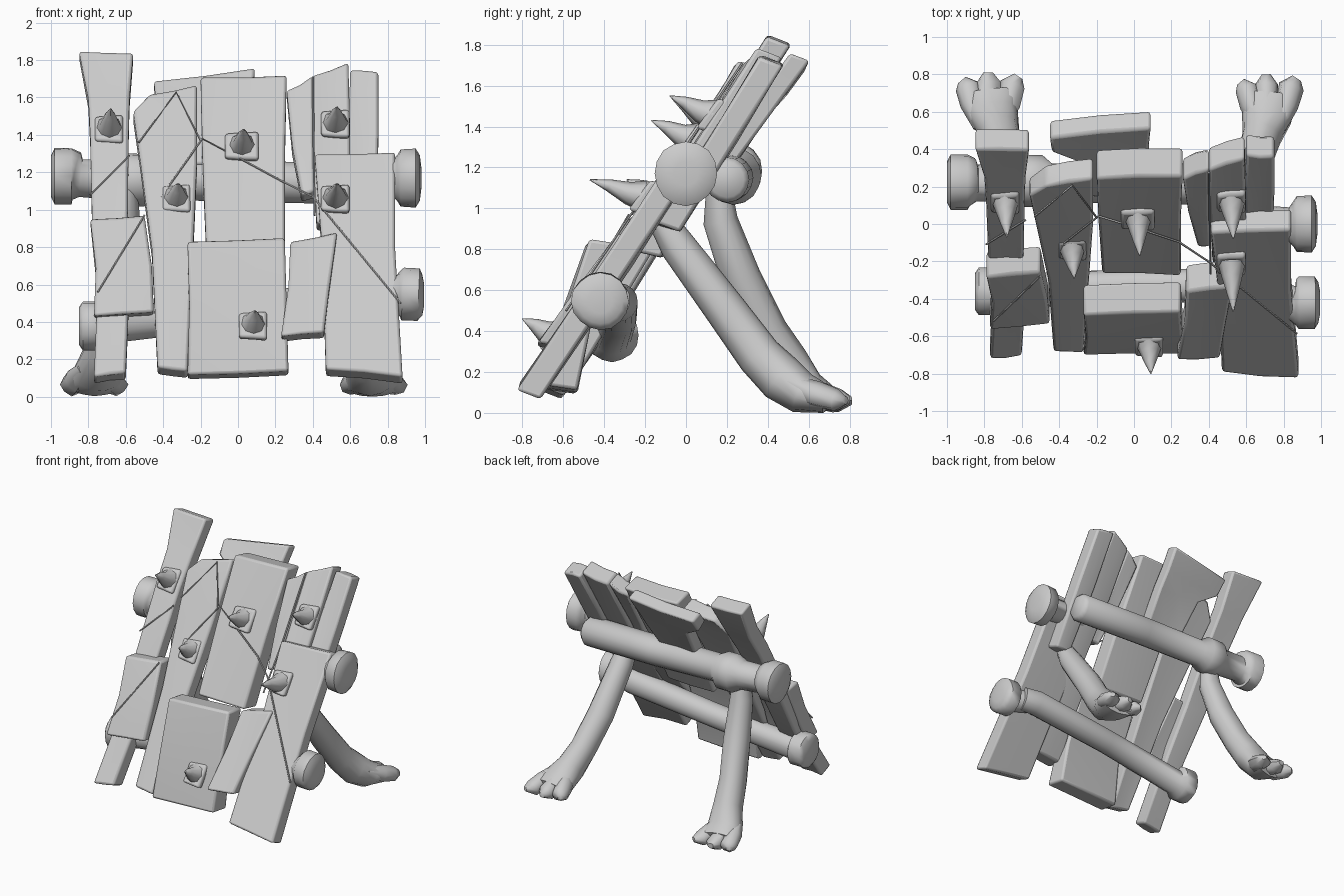
import bpy, bmesh, math, random
from mathutils import Vector

random.seed(4)
C, S = 0.817, 0.577            # the shield leans back about 35 degrees
N = Vector((0, -C, S))         # outward normal of the leaning face
D = Vector((0, S, C))          # direction up the slope


def on_face(x, z, w):
    """Point seen at (x, z) from the front, lying w in front of the lean plane."""
    return Vector((x, (S * (z - 1) - w) / C, z))


def finish(bm, name, angle=40):
    bmesh.ops.recalc_face_normals(bm, faces=bm.faces)
    me = bpy.data.meshes.new(name)
    bm.to_mesh(me)
    bm.free()
    ob = bpy.data.objects.new(name, me)
    bpy.context.collection.objects.link(ob)
    bpy.ops.object.select_all(action='DESELECT')
    ob.select_set(True)
    bpy.context.view_layer.objects.active = ob
    bpy.ops.object.shade_smooth_by_angle(angle=math.radians(angle))
    return ob


def skin(bm, rings):
    """Bridge equal rings of vertices and cap both ends."""
    n = len(rings[0])
    for a, b in zip(rings, rings[1:]):
        for i in range(n):
            j = (i + 1) % n
            bm.faces.new((a[i], a[j], b[j], b[i]))
    bm.faces.new(rings[0])
    bm.faces.new(rings[-1][::-1])


def plank(name, rows, w_top, w_bot, t, jit=0.009, slant=.25):
    """rows: (left x, left z, right x, right z) from top to bottom; ends are cut at a slant."""
    bm = bmesh.new()
    rings = []
    z0, z1 = rows[0][1], rows[-1][1]
    for k, (xl, zl, xr, zr) in enumerate(rows):
        f = (z0 - zl) / (z0 - z1)
        w = w_top + (w_bot - w_top) * f
        last = k == len(rows) - 1
        lift = .25 * t if last else 0
        j = lambda: random.uniform(-jit, jit)
        l = on_face(xl, zl + lift, w + j())
        r = on_face(xr, zr + lift, w + j())
        m = (l + r) / 2 + N * j() * 1.5
        back = -N * t + (D * slant * t if k == 0 or last else Vector())
        rings.append([bm.verts.new(p) for p in
                      (l, m, r, r + back, m + back, l + back)])
    skin(bm, rings)
    ob = finish(bm, name)
    bv = ob.modifiers.new('worn_edges', 'BEVEL')
    bv.width, bv.segments, bv.limit_method = 0.016, 2, 'ANGLE'
    return ob


def tube(name, pts, radii, sides=16, ref=(0, 0, 1), jit=0.02, angle=55):
    bm = bmesh.new()
    pts = [Vector(p) for p in pts]
    rings = []
    wob = [1 + random.uniform(-jit, jit) for _ in range(sides)]
    for k, p in enumerate(pts):
        t = (pts[min(k + 1, len(pts) - 1)] - pts[max(k - 1, 0)]).normalized()
        a = (Vector(ref) - t * t.dot(Vector(ref))).normalized()
        b = t.cross(a)
        r = radii[k]
        ra, rb = r if isinstance(r, tuple) else (r, r)
        ring = []
        for i in range(sides):
            q = 2 * math.pi * i / sides
            s = wob[i] + random.uniform(-jit, jit) / 2
            v = p + (a * math.cos(q) * ra + b * math.sin(q) * rb) * s
            v.z = max(v.z, 0)
            ring.append(bm.verts.new(v))
        rings.append(ring)
    skin(bm, rings)
    return finish(bm, name, angle)


# Planks of the leaning shield
plank('left_post', [(-.85, 1.85, -.56, 1.84), (-.80, 1.6, -.58, 1.6), (-.79, 1.4, -.585, 1.4),
                    (-.78, .95, -.59, .95), (-.75, .6, -.58, .6), (-.77, .08, -.6, .10)], .17, .07, .12)
plank('left_lower_plank', [(-.79, .95, -.5, .97), (-.76, .7, -.46, .7), (-.77, .40, -.45, .42)], .20, .13, .13, slant=.5)
plank('inner_left_plank', [(-.47, 1.62, -.22, 1.67), (-.56, 1.53, -.22, 1.53), (-.52, 1.25, -.22, 1.25),
                           (-.46, .8, -.24, .8), (-.43, .13, -.27, .11)], .19, .07, .12)
plank('centre_upper_plank', [(-.2, 1.71, .26, 1.72), (-.19, 1.3, .25, 1.3), (-.17, .76, .25, .76)], .21, .11, .15, slant=.4)
plank('centre_lower_plank', [(-.27, .83, .25, .85), (-.26, .5, .26, .5), (-.27, .08, .27, .10)], .30, .07, .15, slant=.5)
plank('right_short_plank', [(.28, .83, .53, .88), (.27, .6, .49, .6), (.23, .29, .46, .31)], .20, .215, .14, slant=.4)
plank('right_lower_plank', [(.41, 1.3, .84, 1.31), (.45, .8, .84, .8), (.47, .12, .88, .08)], .21, .155, .12)
plank('upper_right_inner', [(.26, 1.64, .40, 1.72), (.29, 1.35, .405, 1.35), (.34, 1.05, .41, 1.07)], .17, .15, .12)
plank('upper_right_middle', [(.40, 1.72, .59, 1.79), (.40, 1.4, .6, 1.4), (.42, .9, .6, .9)], .175, .13, .13)
plank('upper_right_outer', [(.6, 1.75, .75, 1.74), (.59, 1.4, .75, 1.4), (.6, .9, .74, .9)], .14, .08, .12)
plank('top_back_plank', [(-.45, 1.69, .09, 1.76), (-.44, 1.60, .08, 1.63), (-.30, 1.52, .08, 1.5),
                         (-.26, 1.22, .06, 1.22)], .03, .03, .10)

# Cross logs with knobbed ends
tube('upper_log', [(-1.0, .225, 1.18), (-.98, .225, 1.18), (-.89, .225, 1.18), (-.865, .225, 1.18),
                   (-.84, .22, 1.17), (-.66, .22, 1.16), (-.6, .23, 1.16), (-.5, .23, 1.16),
                   (-.44, .22, 1.16), (.1, .22, 1.15), (.70, .2, 1.14), (.73, .2, 1.14)],
     [.11, .15, .15, .13, .10, .105, .14, .14, .105, .11, .11, .085])
tube('upper_right_knob', [(.55, .03, 1.17), (.82, 0, 1.17), (.85, 0, 1.17), (.87, 0, 1.17),
                          (.95, 0, 1.17), (.972, 0, 1.17), (.98, 0, 1.17)], [.08, .09, .12, .15, .155, .12, .06])
tube('lower_log', [(-.85, -.36, .38), (-.83, -.36, .38), (-.73, -.36, .38), (-.70, -.36, .38),
                   (0, -.33, .46), (.70, -.33, .54), (.8, -.36, .55)],
     [.10, .13, .13, .095, .09, .095, .09])
tube('lower_right_knob', [(.7, -.36, .55), (.84, -.42, .55), (.865, -.42, .55), (.88, -.42, .55),
                          (.965, -.42, .545), (.985, -.42, .545), (.995, -.42, .545)],
     [.08, .09, .12, .14, .14, .11, .06])

# Rear props with splayed, split feet
leg_r = [.06, .085, .1, (.095, .105), (.105, .115), (.135, .1), (.16, .065)]
legs = {'right': [(.58, -.14, .98), (.59, -.04, .82), (.61, .2, .5), (.65, .36, .28),
                  (.68, .47, .17), (.71, .57, .10), (.72, .69, .065)],
        'left': [(-.60, .16, 1.12), (-.61, .17, .94), (-.64, .27, .66), (-.69, .39, .40),
                 (-.72, .49, .24), (-.755, .59, .11), (-.77, .70, .065)]}
for side, path in legs.items():
    tube(side + '_leg', path, leg_r, 16, (1, 0, 0), .05)
    x, y, z = path[-1]
    for i, (dx, dy) in enumerate([(-.12, .07), (-.01, .11), (.12, .09)]):
        tube(f'{side}_toe_{i}', [(x + dx * .4, y - .18, .15), (x + dx * .8, y - .06, .09),
                                 (x + dx, y + dy * .5, .06), (x + dx * 1.25, y + dy, .06)],
             [.04, (.06, .065), (.065, .055), (.025, .02)], 8, (1, 0, 0), .08)

# Spikes on square plates: x, z, face offset, tip (y, z)
spikes = [(-.69, 1.43, .145, -.07, 1.54), (-.33, 1.06, .135, -.29, 1.14), (.02, 1.34, .165, -.17, 1.43),
          (.52, 1.46, .16, -.08, 1.55), (.52, 1.06, .20, -.47, 1.14), (.08, .38, .165, -.80, .46)]
for i, (x, z, w, ty, tz) in enumerate(spikes):
    h = .09 if i == 2 else .075
    plank(f'spike_plate_{i}', [(x - h, z + .07, x + h, z + .08), (x - h, z - .07, x + h, z - .08)],
          w + .025, w + .025, .05, .004)
    base, tip = on_face(x, z, w), Vector((x + .01, ty, tz))
    tube(f'spike_{i}', [base, base.lerp(tip, .3) - Vector((0, 0, .01)), base.lerp(tip, .65), tip],
         [.075, .055, .03, .003], 8, (0, 0, 1), .05)

# Thin lashing cords stretched across the planks: (x, z, face offset)
cords = [[(-.75, .56, .17), (-.5, .97, .21)], [(-.79, 1.08, .135), (-.58, 1.29, .15)],
         [(-.53, 1.36, .175), (-.33, 1.63, .195), (-.2, 1.37, .185)],
         [(-.46, 1.0, .14), (-.19, 1.38, .185), (.0, 1.28, .175), (.24, 1.15, .165),
          (.40, 1.07, .205), (.87, .5, .19)],
         [(.4, 1.71, .185), (.405, 1.32, .175), (.41, .97, .2)]]
for i, c in enumerate(cords):
    tube(f'cord_{i}', [on_face(*p) for p in c], [.006] * len(c), 6, (0, -1, 0), 0)
